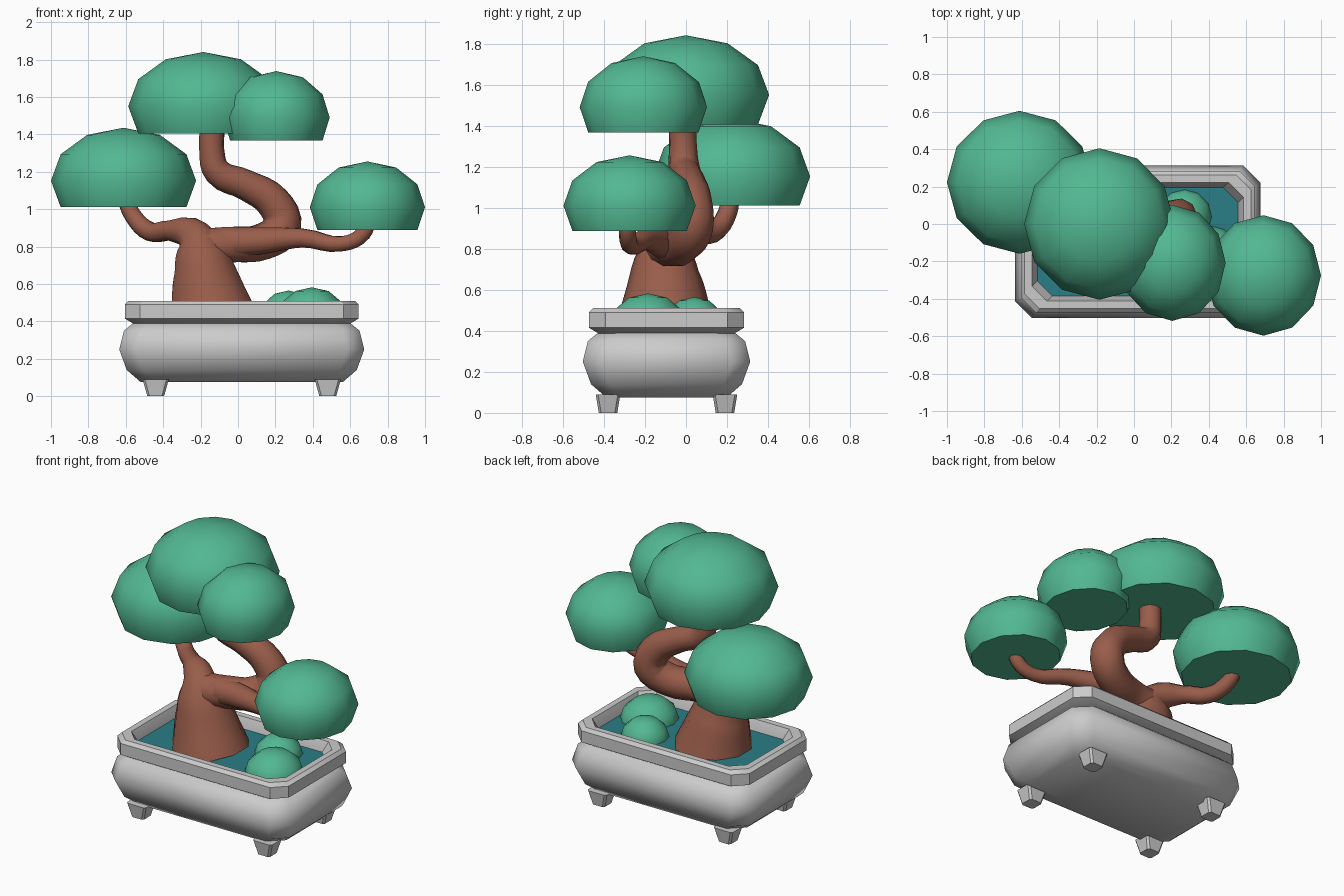
import bpy, bmesh, math
from mathutils import Vector

if "Cube" in bpy.data.objects:
    bpy.data.objects.remove(bpy.data.objects["Cube"])

CX, CY = 0.02, -0.095          # pot centre
HX, HY = 0.655, 0.408          # pot half sizes at its widest


def material(name, rgb):
    m = bpy.data.materials.new(name)
    m.diffuse_color = (*rgb, 1)
    m.use_nodes = True
    m.node_tree.nodes["Principled BSDF"].inputs["Base Color"].default_value = m.diffuse_color
    return m


GREEN = material("leaf_green", (0.085, 0.48, 0.29))
BROWN = material("bark_brown", (0.32, 0.11, 0.07))
TEAL = material("soil_teal", (0.023, 0.21, 0.24))


def finish(name, bm, mat=None, angle=35):
    bmesh.ops.recalc_face_normals(bm, faces=bm.faces)
    me = bpy.data.meshes.new(name)
    bm.to_mesh(me)
    bm.free()
    me.shade_smooth()
    me.set_sharp_from_angle(angle=math.radians(angle))
    if mat:
        me.materials.append(mat)
    ob = bpy.data.objects.new(name, me)
    bpy.context.collection.objects.link(ob)
    return ob


def octagon(bm, x, y, z, hx, hy, c):
    pts = [(hx - c, -hy), (hx, -hy + c), (hx, hy - c), (hx - c, hy),
           (c - hx, hy), (-hx, hy - c), (-hx, c - hy), (c - hx, -hy)]
    return [bm.verts.new((x + px, y + py, z)) for px, py in pts]


def loft(bm, rings, closed=False):
    pairs = list(zip(rings, rings[1:]))
    if closed:
        pairs.append((rings[-1], rings[0]))
    else:
        bm.faces.new(rings[0])
        bm.faces.new(rings[-1])
    for a, b in pairs:
        n = len(a)
        for i in range(n):
            bm.faces.new((a[i], a[(i + 1) % n], b[(i + 1) % n], b[i]))


def pot_part(name, profile, chamfer, closed, angle):
    bm = bmesh.new()
    loft(bm, [octagon(bm, CX, CY, z, HX - o, HY - o, chamfer) for o, z in profile], closed)
    return finish(name, bm, angle=angle)


# pot: bulging body and bevelled rim, as (inset, height) profiles
pot_part("pot_body", [(.115, .075), (.04, .14), (0, .25), (.025, .35), (.08, .395)], .09, False, 50)
pot_part("pot_rim", [(.08, .385), (.03, .415), (.03, .49), (.05, .51),
                     (.09, .51), (.12, .44), (.12, .385)], .08, True, 30)

# soil
bm = bmesh.new()
loft(bm, [octagon(bm, CX, CY, z, HX - .115, HY - .115, .08) for z in (.40, .445)])
finish("soil", bm, TEAL)

# four tapered feet
for sx, side in ((-1, "left"), (1, "right")):
    for sy, end in ((-1, "front"), (1, "back")):
        bm = bmesh.new()
        x, y = CX + sx * .46, CY + sy * .285
        loft(bm, [octagon(bm, x, y, 0, .045, .045, .012),
                  octagon(bm, x, y, .09, .07, .06, .012)])
        finish(f"foot_{end}_{side}", bm, angle=30)


# trunk and branches: tapering tubes through (x, y, z, radius)
def tube(name, pts):
    cu = bpy.data.curves.new(name + "_path", 'CURVE')
    cu.dimensions = '3D'
    cu.bevel_depth = 1
    cu.bevel_resolution = 3
    cu.use_fill_caps = True
    cu.resolution_u = 4
    sp = cu.splines.new('BEZIER')
    sp.bezier_points.add(len(pts) - 1)
    for bp, (x, y, z, r) in zip(sp.bezier_points, pts):
        bp.co = (x, y, z)
        bp.radius = r
        bp.handle_left_type = bp.handle_right_type = 'AUTO'
    helper = bpy.data.objects.new(name + "_path", cu)
    bpy.context.collection.objects.link(helper)
    bpy.context.view_layer.update()
    me = bpy.data.meshes.new_from_object(
        helper.evaluated_get(bpy.context.evaluated_depsgraph_get()))
    bpy.data.objects.remove(helper)
    bm = bmesh.new()
    bm.from_mesh(me)
    bpy.data.meshes.remove(me)
    bmesh.ops.remove_doubles(bm, verts=bm.verts, dist=1e-4)
    return finish(name, bm, BROWN, 60)


tube("trunk_and_left_branch", [
    (-.135, -.1, .42, .245), (-.165, -.1, .58, .2), (-.195, -.1, .74, .152),
    (-.235, -.07, .855, .095), (-.36, .03, .885, .056), (-.47, .13, .88, .052),
    (-.565, .2, .97, .047), (-.61, .22, 1.08, .045)])
tube("upper_trunk", [
    (-.2, -.1, .79, .11), (-.04, -.08, .81, .1), (.13, -.02, .825, .1),
    (.235, .03, .91, .105), (.19, .03, 1.035, .095), (.04, .01, 1.13, .082),
    (-.11, -.01, 1.2, .075), (-.14, -.015, 1.31, .068), (-.135, -.015, 1.46, .068)])
tube("right_branch", [
    (-.08, -.09, .82, .09), (.12, -.12, .83, .075), (.35, -.2, .845, .052),
    (.56, -.27, .815, .042), (.67, -.285, .87, .042), (.7, -.28, .96, .042)])


# foliage: ellipsoids cut flat 30 degrees below the equator
def pad(name, centre, size):
    bm = bmesh.new()
    bmesh.ops.create_uvsphere(bm, u_segments=12, v_segments=6, radius=1)
    low = [v for v in bm.verts if v.co.z < -.6]
    bmesh.ops.delete(bm, geom=low, context='VERTS')
    bmesh.ops.holes_fill(bm, edges=[e for e in bm.edges if e.is_boundary], sides=0)
    bmesh.ops.scale(bm, vec=size, verts=bm.verts)
    bmesh.ops.translate(bm, vec=Vector(centre), verts=bm.verts)
    return finish(name, bm, GREEN, 50)


pad("left_foliage", (-.612, .223, 1.152), (.388, .382, .283))
pad("top_foliage", (-.185, 0, 1.55), (.402, .405, .29))
pad("upper_right_foliage", (.205, -.208, 1.49), (.285, .31, .248))
pad("right_foliage", (.692, -.275, 1.01), (.308, .322, .245))
pad("front_bush", (.395, -.185, .43), (.18, .185, .152))
pad("back_bush", (.27, .04, .43), (.15, .148, .135))
